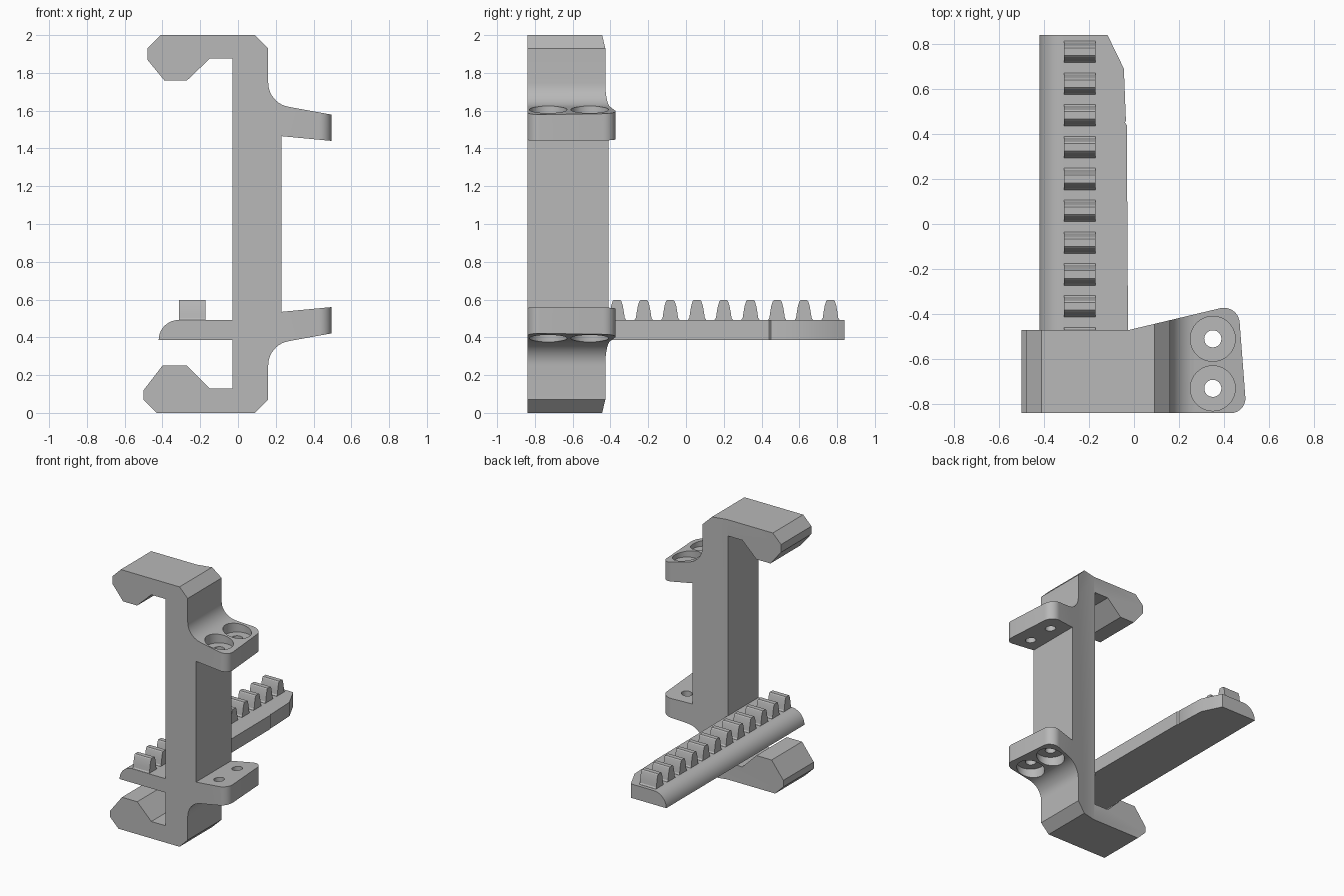
import bpy, bmesh, math
from mathutils import Vector

cube = bpy.data.objects.get("Cube")
if cube:
    bpy.data.objects.remove(cube, do_unlink=True)

grey = bpy.data.materials.new("plain_grey")
grey.use_nodes = True
colour = (0.48, 0.48, 0.48, 1)
grey.diffuse_color = colour
grey.node_tree.nodes["Principled BSDF"].inputs["Base Color"].default_value = colour


def rounded(corners, steps=10):
    """Outline from (u, v) or (u, v, radius) corners, with the given ones filleted."""
    out = []
    for i, c in enumerate(corners):
        p = Vector(c[:2])
        if len(c) == 2:
            out.append(p)
            continue
        a = (Vector(corners[i - 1][:2]) - p).normalized()
        b = (Vector(corners[(i + 1) % len(corners)][:2]) - p).normalized()
        half = a.angle(b) / 2
        centre = p + (a + b).normalized() * c[2] / math.sin(half)
        start = p + a * c[2] / math.tan(half) - centre
        end = p + b * c[2] / math.tan(half) - centre
        turn = end.angle_signed(start)
        for k in range(steps + 1):
            t = turn * k / steps
            out.append(centre + Vector((start.x * math.cos(t) - start.y * math.sin(t),
                                        start.x * math.sin(t) + start.y * math.cos(t))))
    return out


def prism(name, outline, axis, low, high):
    """Extrude a flat outline along one axis."""
    place = {"x": lambda u, v, d: (d, u, v),
             "y": lambda u, v, d: (u, d, v),
             "z": lambda u, v, d: (u, v, d)}[axis]
    bm = bmesh.new()
    face = bm.faces.new([bm.verts.new(place(u, v, low)) for u, v in outline])
    moved = bmesh.ops.extrude_face_region(bm, geom=[face])["geom"]
    bmesh.ops.translate(bm, vec=place(0, 0, high - low),
                        verts=[g for g in moved if isinstance(g, bmesh.types.BMVert)])
    bmesh.ops.recalc_face_normals(bm, faces=bm.faces)
    mesh = bpy.data.meshes.new(name)
    bm.to_mesh(mesh)
    bm.free()
    mesh.materials.append(grey)
    obj = bpy.data.objects.new(name, mesh)
    bpy.context.collection.objects.link(obj)
    return obj


def activate(obj):
    bpy.ops.object.select_all(action="DESELECT")
    obj.select_set(True)
    bpy.context.view_layer.objects.active = obj


def combine(obj, tool, operation):
    activate(obj)
    mod = obj.modifiers.new("shape", "BOOLEAN")
    mod.operation, mod.solver, mod.object = operation, "EXACT", tool
    bpy.ops.object.modifier_apply(modifier=mod.name)
    bpy.data.objects.remove(tool, do_unlink=True)


def smooth(obj):
    activate(obj)
    bpy.ops.object.shade_smooth_by_angle(angle=math.radians(25))


FRONT, BACK = -0.84, 0.84

# Clamp body: side profile cut to its plan outline
spine = [(0.09, 2), (0.16, 1.93), (0.16, 1.64, 0.13), (0.6, 1.56), (0.6, 1.43), (0.23, 1.465)]
lower_spine = [(c[0], 2 - c[1]) + c[2:] for c in reversed(spine)]
lower_jaw = [(-0.43, 0), (-0.5, 0.07), (-0.5, 0.12), (-0.4, 0.25),
             (-0.27, 0.25), (-0.15, 0.13), (-0.03, 0.13)]
upper_jaw = [(-0.03, 1.875), (-0.15, 1.875), (-0.27, 1.76), (-0.39, 1.76),
             (-0.48, 1.87), (-0.48, 1.93), (-0.41, 2)]
body = prism("clamp_body", rounded(spine + lower_spine + lower_jaw + upper_jaw), "y", -1, 0)
plan = [(-0.7, FRONT), (0.5, FRONT, 0.065), (0.463, -0.355, 0.07), (-0.02, -0.47), (-0.7, -0.47)]
combine(body, prism("plan_cutter", rounded(plan), "z", -0.1, 2.1), "INTERSECT")

# Screw holes with counterbores facing outward on both ears
for y in (-0.51, -0.73):
    def circle(radius, sides=40):
        return [(0.35 + radius * math.cos(math.tau * k / sides),
                 y + radius * math.sin(math.tau * k / sides)) for k in range(sides)]
    for radius, low, high in ((0.038, 0.3, 1.7), (0.1, 1.55, 1.7), (0.1, 0.3, 0.45)):
        combine(body, prism("hole_cutter", circle(radius), "z", low, high), "DIFFERENCE")
smooth(body)

# Rail with one rounded edge and a tapered far end
section = [(-0.42, 0.385), (-0.42, 0.492, 0.106), (-0.02, 0.492), (-0.02, 0.385)]
rail = prism("rail", rounded(section), "y", FRONT, BACK)
rail_plan = [(-0.5, -1), (-0.027, -1), (-0.027, -0.4), (-0.032, 0.44), (-0.04, 0.45),
             (-0.036, 0.46), (-0.045, 0.69), (-0.118, BACK), (-0.118, 1), (-0.5, 1)]
combine(rail, prism("rail_cutter", rounded(rail_plan), "z", 0.2, 0.7), "INTERSECT")
smooth(rail)

# Gear teeth along the rail
flank = [(0.048, -0.01), (0.048, 0.002), (0.041, 0.012), (0.037, 0.04),
         (0.031, 0.075), (0.023, 0.1), (0.017, 0.106)]
tooth_shape = flank + [(-u, v) for u, v in reversed(flank)]
for k in range(12):
    y = 0.765 - 0.1413 * k
    tooth = prism(f"tooth_{k + 1}", [(y + u, 0.491 + v) for u, v in tooth_shape],
                  "x", -0.312, -0.172)
    smooth(tooth)
